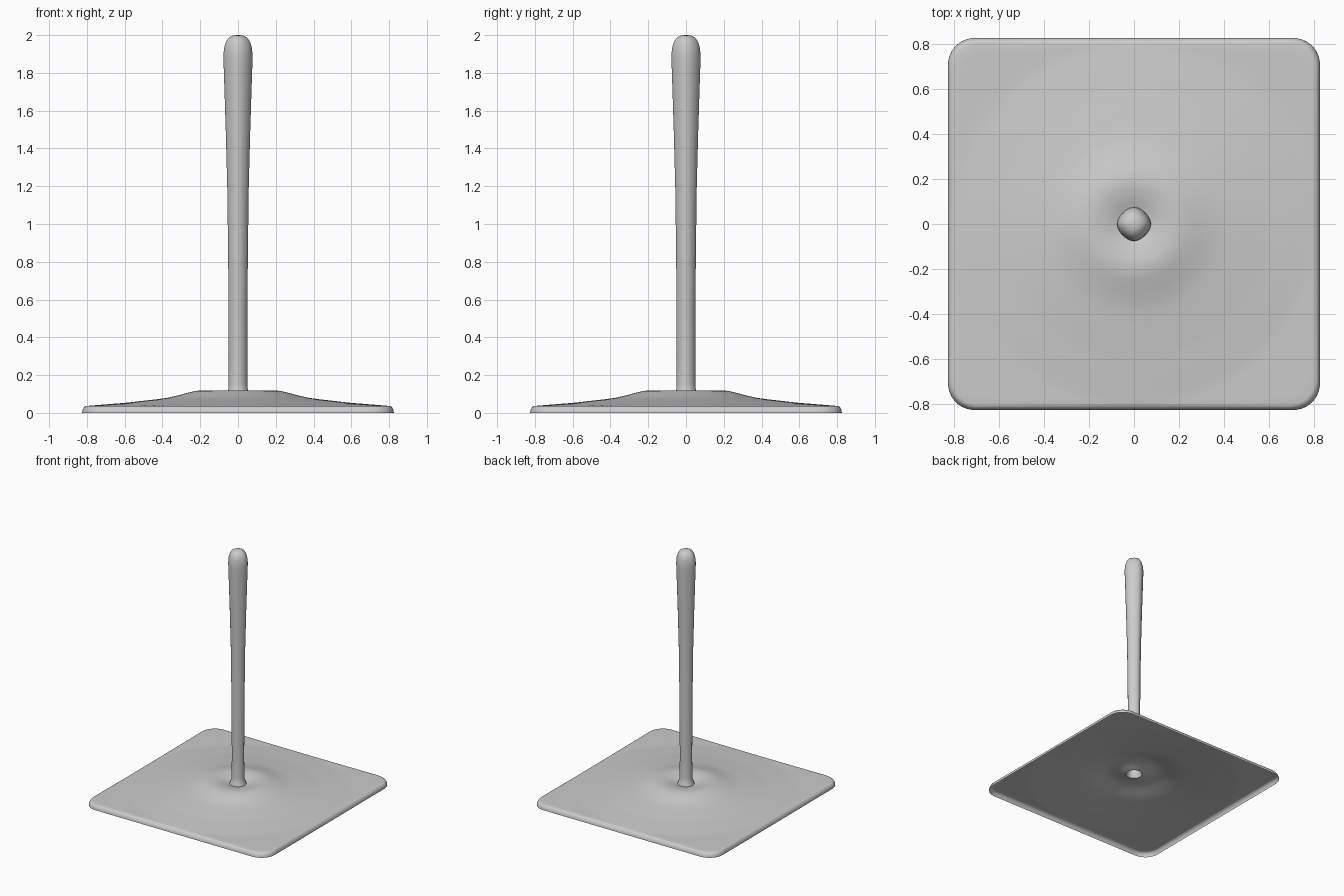
import bpy
import bmesh
from math import cos, sin, pi, sqrt

if "Cube" in bpy.data.objects:
    bpy.data.objects.remove(bpy.data.objects["Cube"], do_unlink=True)

GREY = (0.6, 0.6, 0.6, 1)
grey = bpy.data.materials.new("plain grey")
grey.use_nodes = True
grey.diffuse_color = GREY
grey.node_tree.nodes["Principled BSDF"].inputs["Base Color"].default_value = GREY

HALF, CORNER = 0.825, 0.12
HEM = 0.03
FOOT = 0.062


def outline(a):
    """Distance from the centre to the rounded square edge at angle a."""
    dx, dy = abs(cos(a)), abs(sin(a))
    c = HALF - CORNER
    t = HALF / max(dx, dy)
    if t * min(dx, dy) > c:
        p = (dx + dy) * c
        t = p + sqrt(p * p - 2 * c * c + CORNER ** 2)
    return t


def height(points, r):
    """Height at radius r along the profile points."""
    for (r0, z0), (r1, z1) in zip(points, points[1:]):
        if r <= r1:
            return z0 + (z1 - z0) * max(0, (r - r0) / (r1 - r0))
    return points[-1][1]


def skin(name, rings, cap=False):
    """Bridge equal rings of points into an open smooth shell."""
    bm = bmesh.new()
    loops = [[bm.verts.new(p) for p in ring] for ring in rings]
    n = len(loops[0])
    for lo, hi in zip(loops, loops[1:]):
        for i in range(n):
            j = (i + 1) % n
            bm.faces.new((lo[i], lo[j], hi[j], hi[i]))
    if cap:
        bm.faces.new(loops[-1])
    mesh = bpy.data.meshes.new(name)
    bm.to_mesh(mesh)
    bm.free()
    mesh.materials.append(grey)
    obj = bpy.data.objects.new(name, mesh)
    bpy.context.collection.objects.link(obj)
    bpy.ops.object.select_all(action="DESELECT")
    obj.select_set(True)
    bpy.context.view_layer.objects.active = obj
    bpy.ops.object.shade_smooth_by_angle(angle=pi / 3)


# Base sheet: thin domed square, dished around the pole, with a turned-down hem
dome = [(FOOT, 0.094), (0.08, 0.099), (0.11, 0.109), (0.14, 0.115), (0.17, 0.119),
        (0.2, 0.119), (0.23, 0.115), (0.27, 0.105), (0.32, 0.092), (0.37, 0.081),
        (0.43, 0.072), (0.6, 0.053), (0.8, 0.037)]
STEPS = 40
angles = [2 * pi * i / 256 for i in range(256)]


def sheet_ring(s):
    ring = []
    for a in angles:
        reach = HALF + (outline(a) - HALF) * s ** 3 - HEM
        r = FOOT + s * (reach - FOOT)
        ripple = 0.001 * sin(r * 30) * s * (1 - s)
        ring.append((r * cos(a), r * sin(a), height(dome, r) + ripple))
    return ring


def hem_ring(inset, z):
    return [((outline(a) - inset) * cos(a), (outline(a) - inset) * sin(a), z) for a in angles]


hem = [hem_ring(HEM * (1 - cos(t * pi / 10)), 0.037 * sin(t * pi / 10)) for t in range(5)]
skin("base_sheet", hem + [sheet_ring(i / STEPS) for i in range(STEPS, -1, -1)])

# Pole: hollow rounded diamond section, flared foot, swelling to a round tip
pole = [(FOOT, 0.094), (0.059, 0.105), (0.052, 0.122), (0.049, 0.15),
        (0.049, 0.3), (0.05, 0.6), (0.053, 0.9), (0.057, 1.2), (0.065, 1.5),
        (0.073, 1.75), (0.077, 1.87), (0.077, 1.9), (0.073, 1.935), (0.064, 1.965),
        (0.048, 1.987), (0.028, 1.997), (0.01, 2.0)]


def diamond_ring(r, z):
    power = 2 - 0.35 * min(1, (z - 0.094) / 0.1)
    ring = []
    for i in range(32):
        c, s = cos(2 * pi * i / 32), sin(2 * pi * i / 32)
        k = r / (abs(c) ** power + abs(s) ** power) ** (1 / power)
        ring.append((k * c, k * s, z))
    return ring


skin("pole", [diamond_ring(*p) for p in pole], cap=True)
